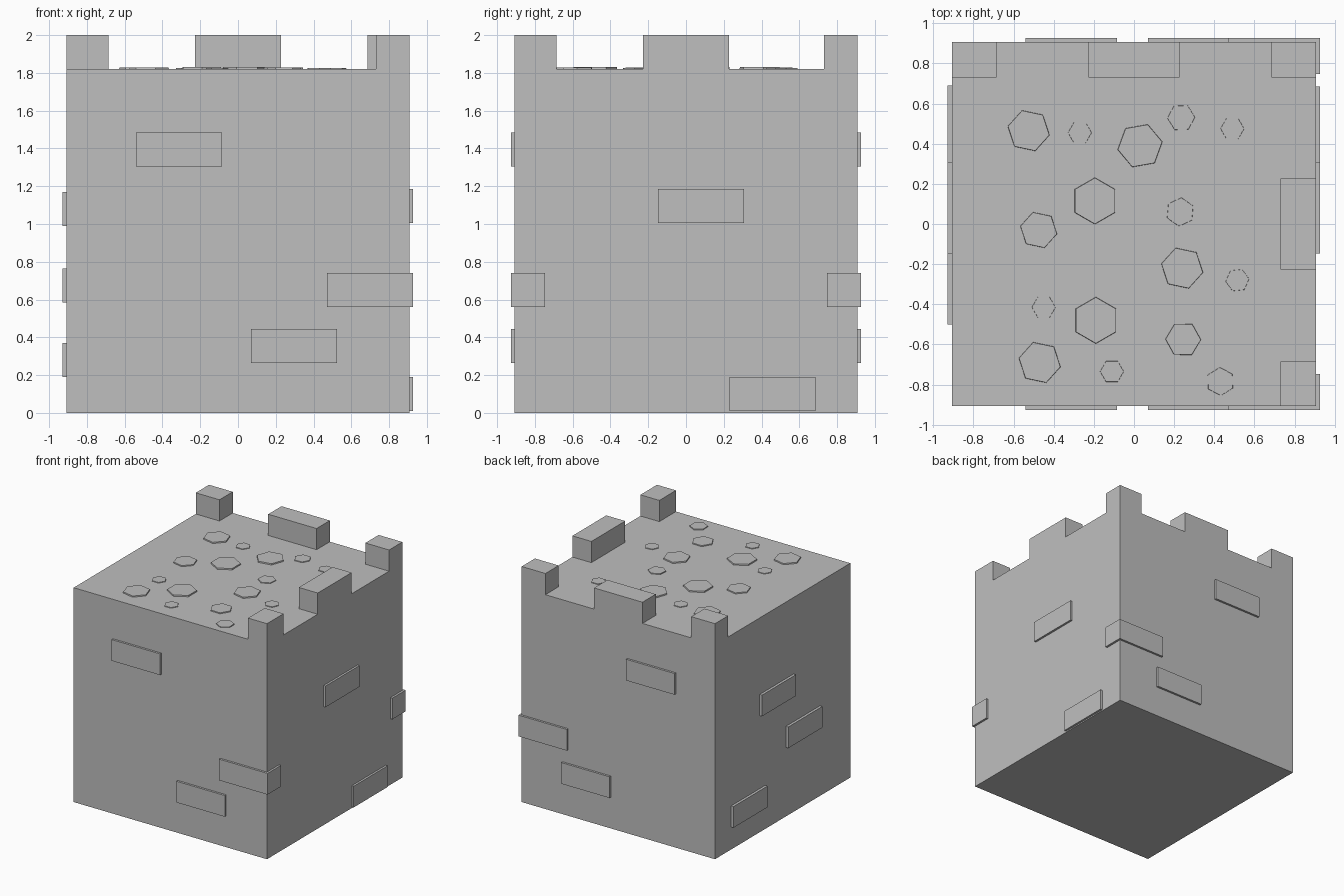
import bpy
import math

if "Cube" in bpy.data.objects:
    bpy.data.objects.remove(bpy.data.objects["Cube"], do_unlink=True)

HALF = 0.908        # half width of the block
DECK = 1.82         # height of the walkway
TOP = 2.0           # height of the battlements
OUT = 0.018         # how far bricks stand out
SINK = 0.03         # how far bricks sit inside the wall
LONG, TALL = 0.455, 0.18

stone = bpy.data.materials.new("stone_grey")
stone.use_nodes = True
grey = (0.52, 0.52, 0.52, 1)
stone.diffuse_color = grey
stone.node_tree.nodes["Principled BSDF"].inputs["Base Color"].default_value = grey


def box(name, x, y, z):
    """Box from (low, high) ranges on each axis."""
    mesh = bpy.data.meshes.new(name)
    verts = [(a, b, c) for c in z for a, b in
             ((x[0], y[0]), (x[1], y[0]), (x[1], y[1]), (x[0], y[1]))]
    sides = [(i, (i + 1) % 4, (i + 1) % 4 + 4, i + 4) for i in range(4)]
    mesh.from_pydata(verts, [], [(3, 2, 1, 0), (4, 5, 6, 7)] + sides)
    mesh.materials.append(stone)
    obj = bpy.data.objects.new(name, mesh)
    bpy.context.collection.objects.link(obj)
    return obj


# Main block
box("tower_block", (-HALF, HALF), (-HALF, HALF), (0, DECK))

# Battlements along the back and one side
INNER = 0.73
for name, lo, hi in (("corner_right", -HALF, -0.685), ("middle", -0.227, 0.227),
                     ("corner_left", 0.685, HALF)):
    box("back_merlon_" + name, (lo, hi), (INNER, HALF), (DECK, TOP))
for name, lo, hi in (("front", -HALF, -0.685), ("middle", -0.227, 0.227)):
    box("side_merlon_" + name, (INNER, HALF), (lo, hi), (DECK, TOP))

# Raised bricks, the same on front and back
for side, sign in (("front", -1), ("back", 1)):
    depth = sorted((sign * (HALF - SINK), sign * (HALF + OUT)))
    for x, z in ((-0.54, 1.305), (0.07, 0.265)):
        box(side + "_brick", (x, x + LONG), depth, (z, z + TALL))
    # Brick that wraps round the corner
    depth = sorted((sign * 0.747, sign * (HALF + OUT)))
    box(side + "_corner_brick", (HALF + OUT - LONG, HALF + OUT), depth, (0.56, 0.56 + TALL))

# Raised bricks on the two sides
for y, z in ((-0.147, 1.005), (0.23, 0.01)):
    box("left_brick", (HALF - SINK, HALF + OUT), (y, y + LONG), (z, z + TALL))
for y, z in ((-0.147, 0.99), (-0.5, 0.585), (0.235, 0.19)):
    box("right_brick", (-HALF - OUT - 0.004, SINK - HALF), (y, y + LONG), (z, z + TALL))

# Flat cobbles on the walkway: x, y, radius, turn in degrees
cobbles = (
    (-0.525, 0.465, 0.108, 48), (-0.27, 0.455, 0.06, 0), (0.03, 0.39, 0.115, 10),
    (0.235, 0.53, 0.07, 2), (0.49, 0.475, 0.06, 0), (-0.195, 0.115, 0.118, 30),
    (-0.475, -0.03, 0.095, 48), (0.23, 0.06, 0.073, 25), (0.24, -0.22, 0.108, 48),
    (0.515, -0.28, 0.06, 6), (-0.45, -0.415, 0.06, 0), (-0.19, -0.48, 0.118, 30),
    (0.245, -0.575, 0.09, -1), (-0.47, -0.69, 0.108, 48), (-0.11, -0.735, 0.06, 0),
    (0.43, -0.785, 0.072, 32),
)
for x, y, radius, turn in cobbles:
    rise = 0.09 * radius
    bpy.ops.mesh.primitive_cone_add(
        vertices=6, radius1=radius, radius2=radius * 0.97, depth=2 * rise,
        location=(x, y, DECK), rotation=(0, 0, math.radians(turn - 90)))
    cobble = bpy.context.object
    cobble.name = "cobble"
    cobble.data.materials.append(stone)
